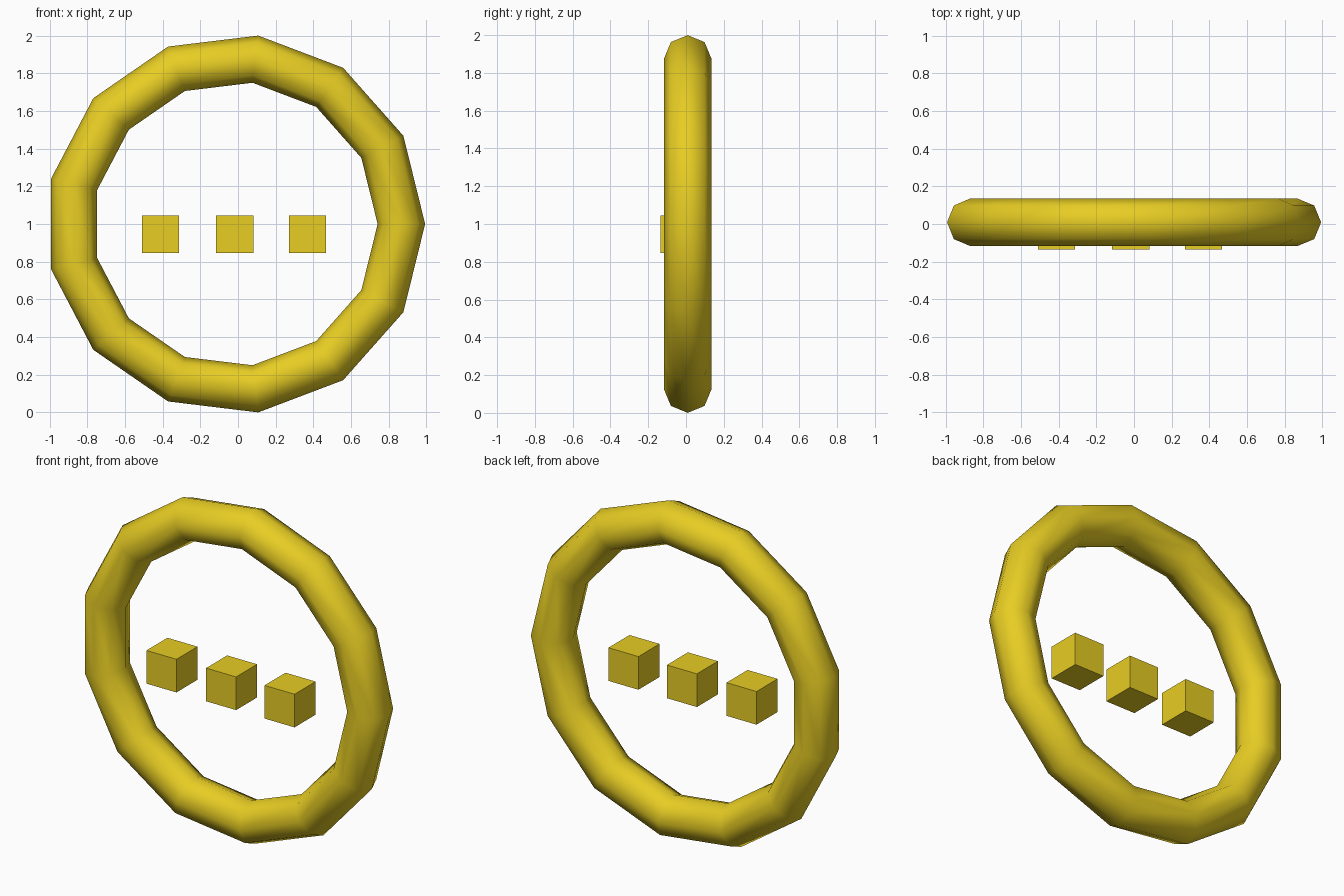
import bpy
from math import pi

if "Cube" in bpy.data.objects:
    bpy.data.objects.remove(bpy.data.objects["Cube"])

gold = bpy.data.materials.new("gold")
gold.diffuse_color = (0.8, 0.61, 0.017, 1)
gold.use_nodes = True
gold.node_tree.nodes["Principled BSDF"].inputs["Base Color"].default_value = gold.diffuse_color


def finish(name):
    obj = bpy.context.object
    obj.name = name
    obj.data.materials.append(gold)
    return obj


# Upright thirteen-sided ring with an octagonal section
bpy.ops.mesh.primitive_torus_add(major_segments=13, minor_segments=8,
                                 major_radius=0.881, minor_radius=0.126,
                                 location=(-0.014, 0.009, 1.0),
                                 rotation=(pi / 2, 0, 0))
finish("ring")
bpy.ops.object.shade_smooth()

# Row of three floating cubes inside the ring
for name, x in (("left_cube", -0.411), ("middle_cube", -0.017), ("right_cube", 0.369)):
    bpy.ops.mesh.primitive_cube_add(size=0.198, location=(x, -0.036, 0.945))
    finish(name)
